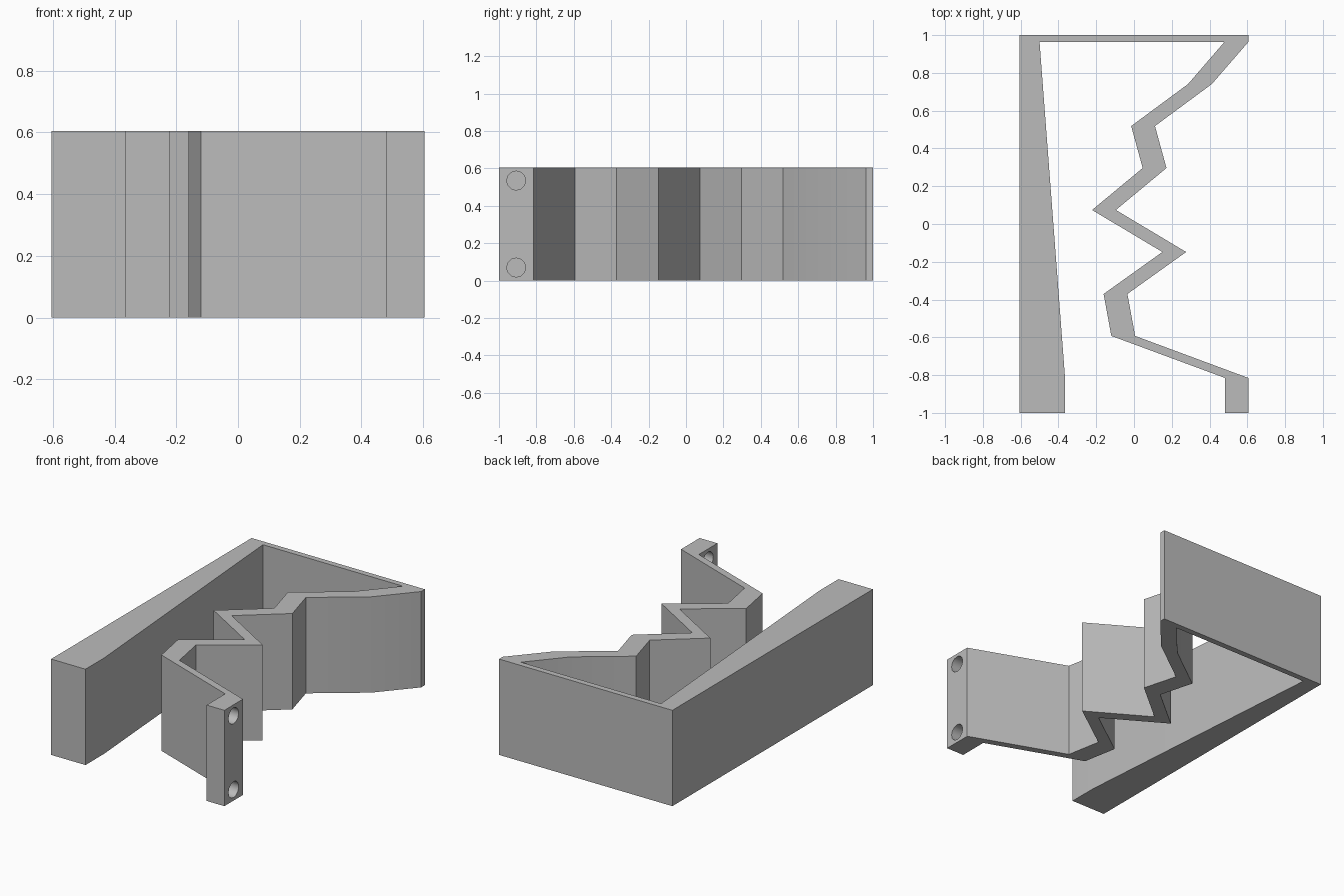
import bpy
import bmesh
import math

cube = bpy.data.objects.get("Cube")
if cube:
    bpy.data.objects.remove(cube, do_unlink=True)

HALF_X = 0.605      # half width
HEIGHT = 0.605
STRIP = 0.126       # width of the zigzag strip along x
STEP = 2 / 9        # spacing of the zigzag bends along y
TOP_Y = 0.963       # inner face of the back wall

grey = bpy.data.materials.new("plain grey")
grey.use_nodes = True
colour = (0.5, 0.5, 0.5, 1)
grey.diffuse_color = colour
grey.node_tree.nodes["Principled BSDF"].inputs["Base Color"].default_value = colour


def extrude_outline(name, outline, height):
    """Solid prism from a flat outline standing on z = 0."""
    bm = bmesh.new()
    face = bm.faces.new([bm.verts.new((x, y, 0)) for x, y in outline])
    result = bmesh.ops.extrude_face_region(bm, geom=[face])
    top = [v for v in result["geom"] if isinstance(v, bmesh.types.BMVert)]
    bmesh.ops.translate(bm, verts=top, vec=(0, 0, height))
    bmesh.ops.recalc_face_normals(bm, faces=bm.faces)
    mesh = bpy.data.meshes.new(name)
    bm.to_mesh(mesh)
    bm.free()
    mesh.materials.append(grey)
    obj = bpy.data.objects.new(name, mesh)
    bpy.context.collection.objects.link(obj)
    return obj


# Zigzag strip: bends from the back wall to the front tab
bends = [0.478, 0.286, -0.015, 0.046, -0.222, 0.15, -0.161, -0.12, 0.481]
inner = [(x, TOP_Y - i * STEP) for i, x in enumerate(bends)]
outer = [(x + STRIP, y) for x, y in inner]
outer[0] = (HALF_X, TOP_Y)
outer[-1] = (HALF_X, inner[-1][1])

# Tapered arm, back wall, strip and tab as one continuous outline
arm = [(-HALF_X, 1), (-HALF_X, -1), (-0.365, -1), (-0.365, inner[-1][1]), (-0.5, TOP_Y)]
tab = [(bends[-1], -1), (HALF_X, -1)]
frame = extrude_outline("zigzag_frame", arm + inner + tab + outer[::-1] + [(HALF_X, 1)], HEIGHT)

# Two round holes through the tab
bpy.context.view_layer.objects.active = frame
for z in (0.07, HEIGHT - 0.07):
    bpy.ops.mesh.primitive_cylinder_add(
        vertices=12, radius=0.051, depth=0.3,
        location=(0.545, -0.908, z), rotation=(0, math.pi / 2, 0))
    cutter = bpy.context.object
    cutter.name = "hole_cutter"
    cutter.hide_render = True
    cutter.data.materials.append(grey)
    cut = frame.modifiers.new("hole", "BOOLEAN")
    cut.operation = "DIFFERENCE"
    cut.solver = "EXACT"
    cut.object = cutter
    bpy.ops.object.select_all(action="DESELECT")
    frame.select_set(True)
    bpy.context.view_layer.objects.active = frame
    bpy.ops.object.modifier_apply(modifier=cut.name)
    bpy.data.objects.remove(cutter, do_unlink=True)

# Shallow bends read as smooth, the rest stay crisp
bpy.ops.object.shade_smooth_by_angle(angle=math.radians(31))
